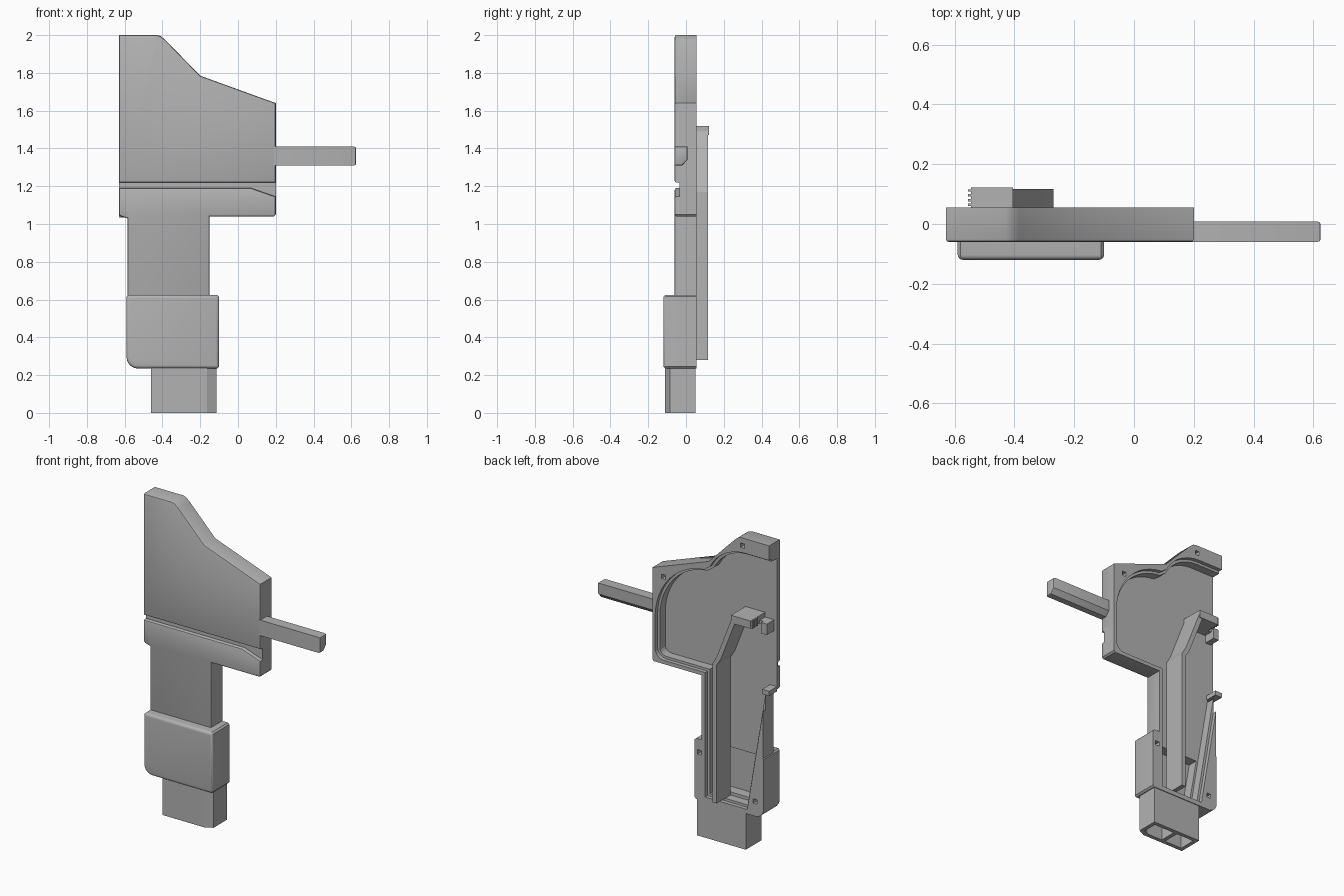
import bpy, bmesh
from math import sin, cos, radians
from mathutils import Vector

cube = bpy.data.objects.get("Cube")
if cube:
    bpy.data.objects.remove(cube, do_unlink=True)

grey = bpy.data.materials.new("plain grey")
grey.use_nodes = True
grey.diffuse_color = (0.45, 0.45, 0.45, 1)
grey.node_tree.nodes["Principled BSDF"].inputs["Base Color"].default_value = grey.diffuse_color

FRONT, FLOOR, BACK = -0.06, -0.025, 0.055


def prism(name, pts, lo, hi, bevel=0, segments=2, axis="y"):
    """Extrude an outline along y (points x,z) or z (points x,y)."""
    place = (lambda p, d: (p[0], d, p[1])) if axis == "y" else (lambda p, d: (p[0], p[1], d))
    bm = bmesh.new()
    a = [bm.verts.new(place(p, lo)) for p in pts]
    b = [bm.verts.new(place(p, hi)) for p in pts]
    first = bm.faces.new(a)
    bm.faces.new(b)
    for i in range(len(pts)):
        j = (i + 1) % len(pts)
        bm.faces.new((a[i], a[j], b[j], b[i]))
    bmesh.ops.recalc_face_normals(bm, faces=bm.faces)
    if bevel:
        bmesh.ops.bevel(bm, geom=list(first.edges), offset=bevel, segments=segments,
                        profile=0.5, affect="EDGES", clamp_overlap=True)
    mesh = bpy.data.meshes.new(name)
    bm.to_mesh(mesh)
    bm.free()
    mesh.materials.append(grey)
    obj = bpy.data.objects.new(name, mesh)
    bpy.context.collection.objects.link(obj)
    return obj


def rect(x0, x1, z0, z1):
    return [(x0, z0), (x1, z0), (x1, z1), (x0, z1)]


def arc(cx, cz, rx, rz, start, end, n):
    angles = [radians(start + (end - start) * i / n) for i in range(n + 1)]
    return [(cx + rx * cos(t), cz + rz * sin(t)) for t in angles]


def offset(pts, d):
    """Move a counter-clockwise closed outline outward by d."""
    out = []
    for i, p in enumerate(pts):
        p = Vector(p)
        e = (p - Vector(pts[i - 1])).normalized()
        f = (Vector(pts[(i + 1) % len(pts)]) - p).normalized()
        n, m = Vector((e.y, -e.x)), Vector((f.y, -f.x))
        out.append(p + (n + m) * d / max(0.4, 1 + n.dot(m)))
    return out


def strip(name, path, width, lo, hi):
    """A wall of even thickness following an open path."""
    there, back = [], []
    for i, p in enumerate(path):
        p = Vector(p)
        t = (Vector(path[min(i + 1, len(path) - 1)]) - Vector(path[max(i - 1, 0)])).normalized()
        n = Vector((t.y, -t.x)) * width / 2
        there.append(p + n)
        back.append(p - n)
    return prism(name, there + back[::-1], lo, hi)


def carve(obj, cutters):
    for c in cutters:
        mod = obj.modifiers.new("cut", "BOOLEAN")
        mod.operation, mod.solver, mod.object = "DIFFERENCE", "EXACT", c
    bpy.context.view_layer.update()
    graph = bpy.context.evaluated_depsgraph_get()
    mesh = bpy.data.meshes.new_from_object(obj.evaluated_get(graph))
    obj.modifiers.clear()
    obj.data = mesh


# Shell bodies
head = prism("head_shell", [(-0.63, 1.22), (0.20, 1.22), (0.20, 1.64), (-0.20, 1.785),
                            (-0.385, 1.975), (-0.41, 1.995), (-0.43, 2), (-0.63, 2)],
             FRONT, BACK, 0.01)
bridge = prism("groove_bridge", rect(-0.63, 0.20, 1.06, 1.24), -0.035, BACK)
stem = prism("stem_shell", [(-0.63, 1.19), (-0.63, 1.05), (-0.62, 1.04), (-0.585, 1.03),
                            (-0.585, 0.6), (-0.15, 0.6), (-0.15, 1.04), (0.19, 1.04),
                            (0.20, 1.05), (0.20, 1.145), (0.07, 1.19)], FRONT, BACK, 0.01)
corner = arc(-0.53, 0.295, 0.06, 0.06, 180, 270, 6)
block = prism("lower_block", corner + [(-0.11, 0.235), (-0.10, 0.245), (-0.10, 0.615),
                                       (-0.11, 0.625), (-0.58, 0.625), (-0.59, 0.615)],
              -0.12, BACK, 0.025, 4)

# Hollow back: cavity, stepped lip, deep pocket and screw holes
cavity = ([(-0.7, 1.05), (-0.59, 1.05), (-0.46, 0.28), (-0.19, 0.28), (-0.19, 1.08), (0.12, 1.08)]
          + arc(0.12, 1.125, 0.045, 0.045, -70, 0, 4)
          + arc(-0.2, 1.33, 0.365, 0.38, 0, 86, 12)
          + arc(-0.46, 1.62, 0.27, 0.27, 27, 90, 7) + [(-0.7, 1.89)])
cutters = [prism("cavity_cutter", cavity, FLOOR, 0.2),
           prism("lip_cutter", offset(cavity, 0.016), 0.03, 0.2),
           prism("pocket_cutter", [(-0.45, 0.3), (-0.2, 0.3), (-0.2, 0.59), (-0.5, 0.59)], -0.09, 0.2)]
for x, z in ((-0.44, 1.95), (0.12, 1.6), (-0.135, 0.54), (-0.53, 0.33)):
    cutters.append(prism("hole_cutter", rect(x - 0.014, x + 0.014, z - 0.014, z + 0.014), 0, 0.2))
for body in (head, bridge, stem, block):
    carve(body, cutters)

# Hollow nozzle below the block, split into two compartments
nozzle = prism("nozzle", [(-0.46, 0.05), (-0.46, -0.11), (-0.165, -0.11), (-0.115, -0.085),
                          (-0.115, 0.05)], 0, 0.25, axis="z")
bores = [prism("bore_cutter", pts, -0.1, 0.18, axis="z") for pts in (
    rect(-0.435, -0.31, -0.085, 0.025),
    [(-0.285, 0.025), (-0.285, -0.085), (-0.175, -0.085), (-0.14, -0.068), (-0.14, 0.025)])]
carve(nozzle, bores)
for c in cutters + bores:
    bpy.data.objects.remove(c, do_unlink=True)

# Side rod with one slanted corner
rod = bmesh.new()
section = [(-0.06, 1.31), (-0.02, 1.31), (0.008, 1.34), (0.008, 1.41), (-0.06, 1.41)]
cap = rod.faces.new([rod.verts.new((0.19, y, z)) for y, z in section])
out = bmesh.ops.extrude_face_region(rod, geom=[cap])["geom"]
bmesh.ops.translate(rod, vec=(0.435, 0, 0), verts=[v for v in out if isinstance(v, bmesh.types.BMVert)])
bmesh.ops.recalc_face_normals(rod, faces=rod.faces)
end = [f for f in out if isinstance(f, bmesh.types.BMFace)][0]
bmesh.ops.bevel(rod, geom=list(end.edges), offset=0.01, segments=2, profile=0.5, affect="EDGES")
rod_mesh = bpy.data.meshes.new("side_rod")
rod.to_mesh(rod_mesh)
rod.free()
rod_mesh.materials.append(grey)
side_rod = bpy.data.objects.new("side_rod", rod_mesh)
bpy.context.collection.objects.link(side_rod)

# Inner channel wall with a toothed end
strip("channel_wall", [(-0.285, 0.28), (-0.285, 1.17), (-0.315, 1.22), (-0.42, 1.49)], 0.03, FLOOR, 0.117)
prism("channel_top", rect(-0.545, -0.405, 1.47, 1.52), FLOOR, 0.122)
for i in range(4):
    y = 0.06 + i * 0.016
    prism("end_tooth", rect(-0.555, -0.54, 1.47, 1.52), y, y + 0.008)
prism("upper_catch", rect(-0.61, -0.57, 1.42, 1.49), FLOOR, 0.05)
prism("catch_web", rect(-0.575, -0.54, 1.47, 1.49), FLOOR, 0.03)
prism("lower_catch", rect(-0.63, -0.58, 1.035, 1.065), FLOOR, BACK)

# Soft shading on the bevelled bodies
for obj in (head, stem, block, side_rod):
    bpy.ops.object.select_all(action="DESELECT")
    obj.select_set(True)
    bpy.context.view_layer.objects.active = obj
    bpy.ops.object.shade_smooth_by_angle(angle=radians(30))
